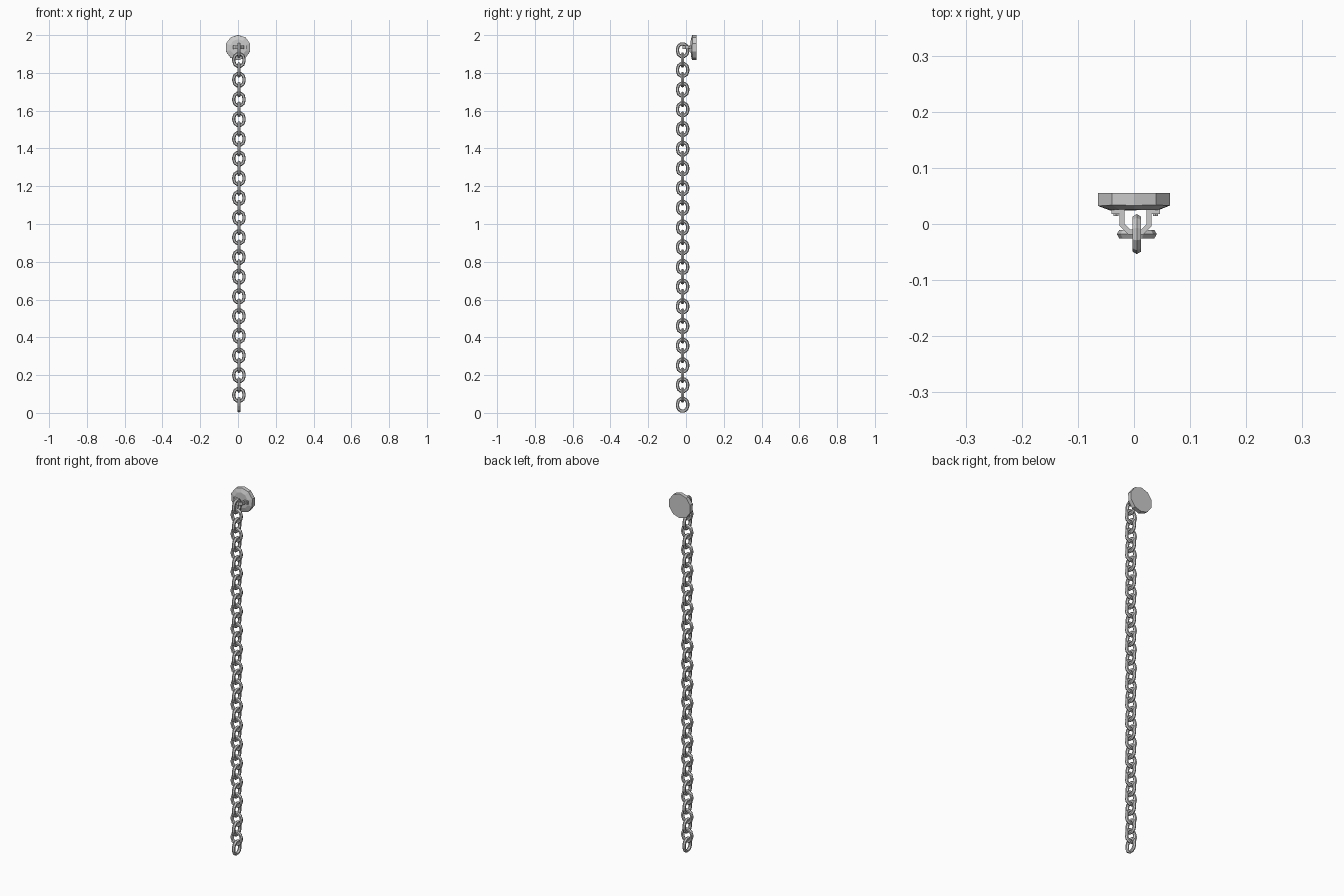
import bpy, bmesh, math, random
from mathutils import Vector

if "Cube" in bpy.data.objects:
    bpy.data.objects.remove(bpy.data.objects["Cube"])

random.seed(4)
CX, CY = 0.005, -0.018      # chain axis
PITCH, COUNT = 0.05215, 37  # link spacing and number of links


def new_object(name, bm):
    bmesh.ops.recalc_face_normals(bm, faces=bm.faces)
    mesh = bpy.data.meshes.new(name)
    bm.to_mesh(mesh)
    bm.free()
    ob = bpy.data.objects.new(name, mesh)
    bpy.context.collection.objects.link(ob)
    return ob


def skin(bm, rings, closed):
    """Bridge rings of points with quads, capping the ends if open."""
    vs = [[bm.verts.new(p) for p in r] for r in rings]
    n = len(vs[0])
    for i in range(len(vs) if closed else len(vs) - 1):
        a, b = vs[i], vs[(i + 1) % len(vs)]
        for j in range(n):
            bm.faces.new((a[j], a[(j + 1) % n], b[(j + 1) % n], b[j]))
    if not closed:
        bm.faces.new(vs[0])
        bm.faces.new(vs[-1])


# chain link: stadium path in the XZ plane with a six-sided wire
def link_mesh():
    rings = []
    for k in range(12):
        a = math.pi * ((k % 6) / 5 + k // 6)
        out = Vector((math.cos(a), 0, math.sin(a)))
        centre = out * 0.0268 + Vector((0, 0, 0.0073 if k < 6 else -0.0073))
        rings.append([centre + 0.0088 * (out * math.cos(t) + Vector((0, math.sin(t), 0)))
                      for t in (math.tau * j / 6 for j in range(6))])
    bm = bmesh.new()
    skin(bm, rings, True)
    return bm


first = new_object("chain_link", link_mesh())
for i in range(COUNT):
    ob = first if i == 0 else bpy.data.objects.new("chain_link", first.data)
    if i:
        bpy.context.collection.objects.link(ob)
    ob.location = (CX, CY, 0.0428 + i * PITCH)
    ob.rotation_euler.z = math.pi / 2 if i % 2 == 0 else 0

# wall plate: ten-sided disc with a rough chamfered front
bm = bmesh.new()
rings = []
for y, r, jit in ((0.055, 0.067, 0), (0.033, 0.067, 0.002), (0.026, 0.045, 0.004)):
    ring = []
    for k in range(10):
        a = math.pi / 2 + math.tau * k / 10
        rr = r + random.uniform(-jit, 0.3 * jit)
        ring.append((rr * math.cos(a), y + random.uniform(-jit, jit) * 0.5,
                     1.934 + rr * math.sin(a)))
    rings.append(ring)
skin(bm, rings, False)
new_object("wall_plate", bm)

# staple: flat band bent through the top link, feet turned outwards
half = [(0.043, 0.022), (0.024, 0.022), (0.024, -0.002), (0.012, -0.014)]
path = [(-x, y) for x, y in half] + [(x, y) for x, y in reversed(half)]
bm = bmesh.new()
rings = []
for i, p in enumerate(path):
    p = Vector(p)
    d0 = (p - Vector(path[i - 1])).normalized() if i else None
    d1 = (Vector(path[i + 1]) - p).normalized() if i < len(path) - 1 else None
    d0, d1 = d0 or d1, d1 or d0
    t = (d0 + d1).normalized()
    n = Vector((-t.y, t.x)) * 0.0045 / max(t.dot(d0), 0.3)
    rings.append([(CX - 0.002 + p.x + s * n.x, p.y + s * n.y, 1.935 + h)
                  for s, h in ((-1, -0.009), (1, -0.009), (1, 0.009), (-1, 0.009))])
skin(bm, rings, False)
new_object("staple", bm)

# rivets fixing the staple feet to the plate
for side in (-1, 1):
    bpy.ops.mesh.primitive_cylinder_add(
        vertices=6, radius=0.005, depth=0.014,
        location=(CX - 0.002 + side * 0.035, 0.021, 1.935), rotation=(math.pi / 2, 0, 0))
    bpy.context.object.name = "rivet"
